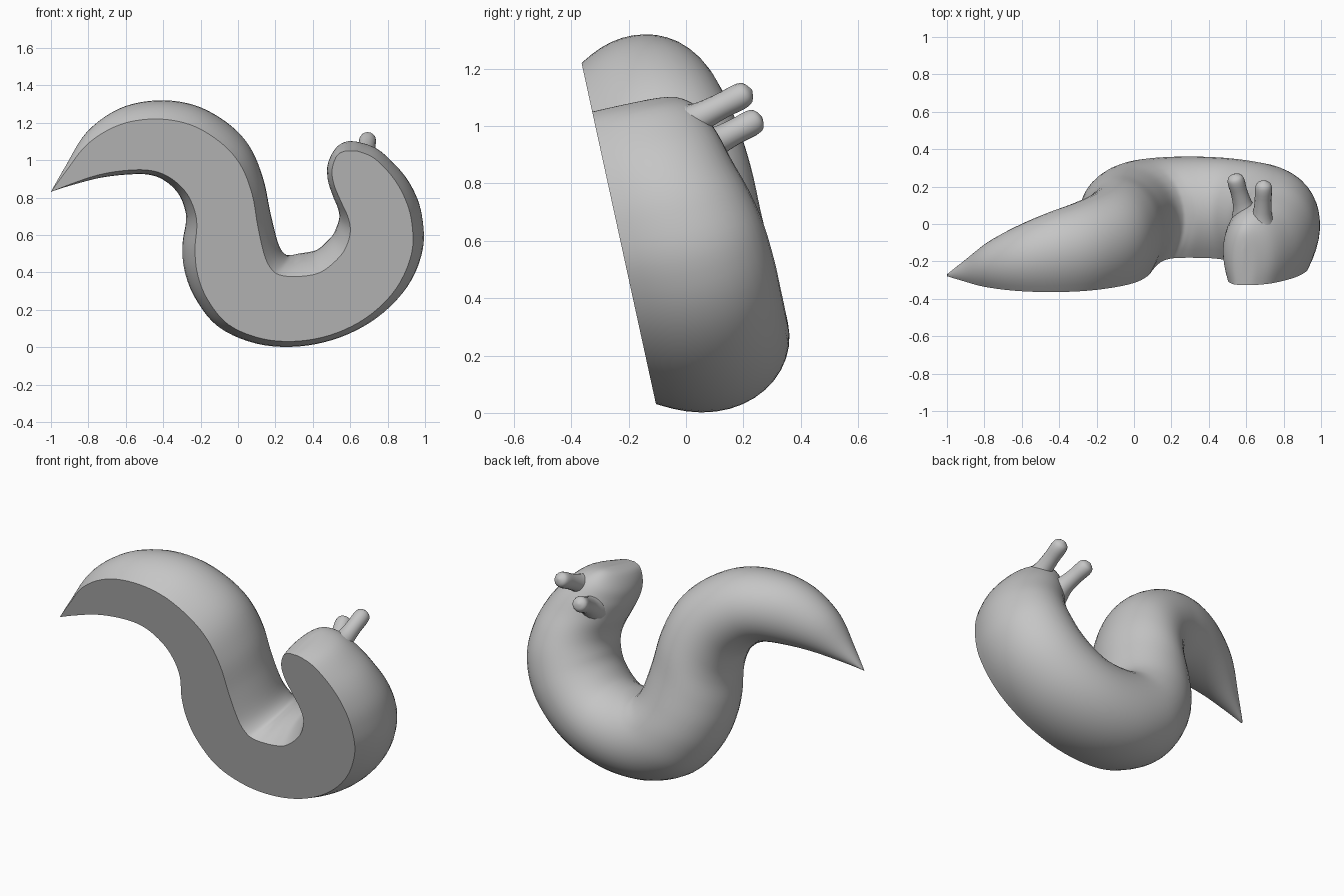
import bpy, bmesh, math
from mathutils import Vector

cube = bpy.data.objects.get("Cube")
if cube:
    bpy.data.objects.remove(cube, do_unlink=True)

grey = bpy.data.materials.new("plain grey")
grey.use_nodes = True
colour = (0.56, 0.56, 0.56, 1)
grey.diffuse_color = colour
grey.node_tree.nodes["Principled BSDF"].inputs["Base Color"].default_value = colour

# The flat sole leans forward; the body grows out of it along the normal
LEAN = math.radians(12.3)
ORIGIN = Vector((0, -0.098, 0))
UP = Vector((0, -math.sin(LEAN), math.cos(LEAN)))
OUT = Vector((0, math.cos(LEAN), math.sin(LEAN)))


def sole_point(x, z):
    return ORIGIN + Vector((x, 0, 0)) + UP * (z / math.cos(LEAN))


def smooth_path(keys, steps):
    """Catmull-Rom interpolation through tuples of any length."""
    result = []
    for i in range(len(keys) - 1):
        a, b = keys[max(i - 1, 0)], keys[i]
        c, d = keys[i + 1], keys[min(i + 2, len(keys) - 1)]
        for s in range(steps):
            t = s / steps
            result.append([
                q + t / 2 * (r - p + t * (2 * p - 5 * q + 4 * r - w
                                          + t * (3 * (q - r) + w - p)))
                for p, q, r, w in zip(a, b, c, d)])
    result.append(list(keys[-1]))
    return result


def loft(name, rings, flat_base=False):
    """Skin a list of closed rings, optionally keeping a flat sharp base."""
    bm = bmesh.new()
    rows = [[bm.verts.new(p) for p in ring] for ring in rings]
    count = len(rows[0])
    base = []
    for low, high in zip(rows, rows[1:]):
        for j in range(count):
            k = (j + 1) % count
            face = bm.faces.new((low[j], low[k], high[k], high[j]))
            face.smooth = not (flat_base and k == 0)
            if not face.smooth:
                base.append(face)
    for row in (rows[0], rows[-1]):
        bm.faces.new(row).smooth = True
    rims = {e for f in base for e in f.edges
            if any(g.smooth for g in e.link_faces)}
    for edge in rims:
        edge.smooth = False
    bmesh.ops.remove_doubles(bm, verts=bm.verts, dist=0.0005)
    bmesh.ops.recalc_face_normals(bm, faces=bm.faces)
    mesh = bpy.data.meshes.new(name)
    bm.to_mesh(mesh)
    bm.free()
    mesh.materials.append(grey)
    obj = bpy.data.objects.new(name, mesh)
    bpy.context.collection.objects.link(obj)
    return obj


# Body: inner edge x, z, outer edge x, z of the sole, then back height
BODY = [
    (-1, .83, -1, .83, .01),
    (-.92, .94, -.9, .87, .1),
    (-.8, 1.09, -.75, .92, .23),
    (-.63, 1.19, -.6, .945, .33),
    (-.44, 1.22, -.47, .945, .4),
    (-.257, 1.19, -.37, .91, .44),
    (-.1, 1.1, -.283, .834, .47),
    (.01, .98, -.235, .74, .49),
    (.075, .82, -.22, .65, .5),
    (.107, .64, -.23, .52, .5),
    (.145, .48, -.215, .385, .505),
    (.19, .405, -.16, .25, .51),
    (.24, .382, -.05, .12, .51),
    (.3, .378, .13, .045, .51),
    (.37, .382, .33, .033, .51),
    (.44, .4, .53, .077, .51),
    (.51, .45, .71, .175, .51),
    (.57, .52, .85, .32, .51),
    (.6, .61, .928, .5, .5),
    (.59, .69, .93, .66, .475),
    (.55, .78, .895, .79, .44),
    (.513, .87, .83, .905, .41),
    (.503, .95, .735, 1.005, .37),
    (.53, 1.025, .65, 1.045, .3),
    (.575, 1.05, .6, 1.05, .2),
]
SIDES = 28


def body_ring(station, progress):
    """Arch overhanging the sole, less so towards the head."""
    ax, az, bx, bz, height = station
    inner, outer = sole_point(ax, az), sole_point(bx, bz)
    middle, half = (inner + outer) / 2, (outer - inner) / 2
    head = min(max((progress - .72) / .16, 0), 1)
    bulge = 1.4 - .2 * head
    start = -math.acos(1 / bulge)
    ring = []
    for i in range(SIDES + 1):
        angle = start + (math.pi - 2 * start) * i / SIDES
        rise = (math.sin(angle) - math.sin(start)) / (1 - math.sin(start))
        rise = max(rise, 0) ** .9
        ring.append(middle + half * bulge * math.cos(angle) + OUT * height * rise)
    return ring


stations = smooth_path(BODY, 5)
loft("body", [body_ring(s, i / len(stations)) for i, s in enumerate(stations)],
     flat_base=True)

# Feelers: flared root, slim stalk and rounded tip
STALK = [(0, .1), (.2, .075), (.4, .052), (.65, .045), (.85, .046),
         (.95, .036), (1, .004)]


def feeler(name, root, tip):
    root, tip = Vector(root), Vector(tip)
    axis = tip - root
    turn = axis.to_track_quat('Z', 'Y')
    rings = []
    for along, radius in smooth_path(STALK, 3):
        circle = [Vector((math.cos(a), math.sin(a), 0)) * radius
                  for a in (math.tau * i / 16 for i in range(16))]
        rings.append([root + axis * along + turn @ p for p in circle])
    loft(name, rings)


feeler("left_feeler", (.68, -.07, .97), (.695, .23, 1.125))
feeler("right_feeler", (.61, .0, .89), (.535, .265, 1.03))
